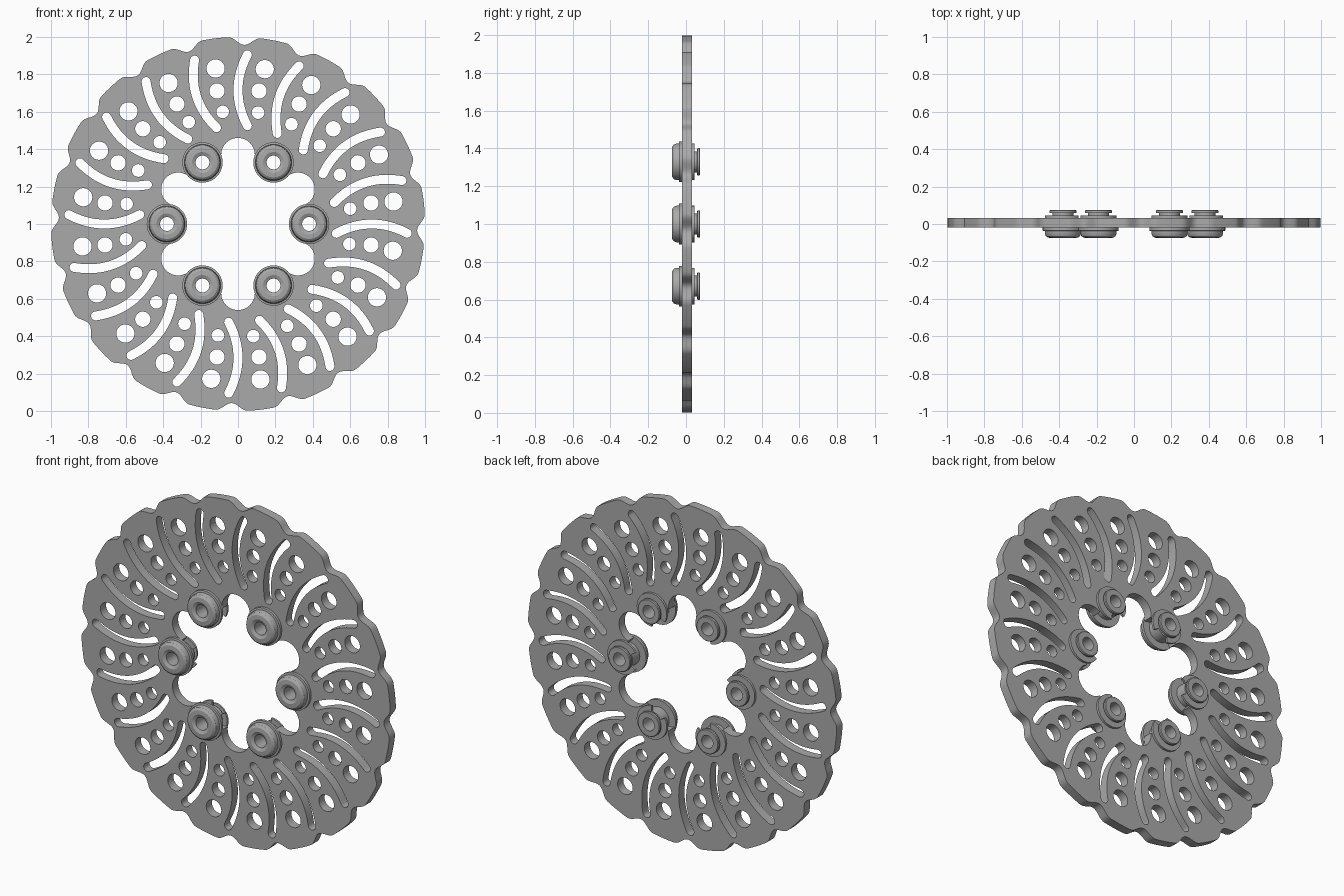
import bpy, bmesh, math
from math import sin, cos, pi, radians
from mathutils import Matrix, Vector

cube = bpy.data.objects.get("Cube")
if cube:
    bpy.data.objects.remove(cube, do_unlink=True)

steel = bpy.data.materials.new("brushed_steel_grey")
steel.use_nodes = True
COLOUR = (0.4, 0.4, 0.4, 1)
steel.diffuse_color = COLOUR
steel.node_tree.nodes["Principled BSDF"].inputs["Base Color"].default_value = COLOUR

SLOTS = 20      # repeats of slots, hole rows and rim notches
RIVETS = 6
FACE_FRONT, FACE_BACK = -0.02, 0.033


def arc(cx, cy, r, a0, a1, n):
    """Points on an arc, angles in degrees."""
    return [Vector((cx + r * cos(radians(a0 + (a1 - a0) * i / n)),
                    cy + r * sin(radians(a0 + (a1 - a0) * i / n)))) for i in range(n + 1)]


def turn(points, degrees):
    m = Matrix.Rotation(radians(degrees), 2)
    return [m @ p for p in points]


def finish(name, mesh, angle=30):
    mesh.materials.clear()
    mesh.materials.append(steel)
    obj = bpy.data.objects.new(name, mesh)
    bpy.context.collection.objects.link(obj)
    bpy.ops.object.select_all(action='DESELECT')
    obj.select_set(True)
    bpy.context.view_layer.objects.active = obj
    bpy.ops.object.shade_smooth_by_angle(angle=radians(angle))
    return obj


def plate(name, outlines, y0, y1):
    """Flat plate from closed outlines (inner ones become holes), standing upright."""
    curve = bpy.data.curves.new(name + "_outline", 'CURVE')
    curve.dimensions = '2D'
    curve.fill_mode = 'BOTH'
    curve.extrude = (y1 - y0) / 2
    for pts in outlines:
        s = curve.splines.new('POLY')
        s.points.add(len(pts) - 1)
        for sp, p in zip(s.points, pts):
            sp.co = (p.x, p.y, 0, 1)
        s.use_cyclic_u = True
    tmp = bpy.data.objects.new(name + "_outline", curve)
    bpy.context.collection.objects.link(tmp)
    bpy.context.view_layer.update()
    deps = bpy.context.evaluated_depsgraph_get()
    mesh = bpy.data.meshes.new_from_object(tmp.evaluated_get(deps))
    bpy.data.objects.remove(tmp, do_unlink=True)
    bm = bmesh.new()
    bm.from_mesh(mesh)
    bmesh.ops.remove_doubles(bm, verts=bm.verts, dist=1e-5)
    bmesh.ops.recalc_face_normals(bm, faces=bm.faces)
    bm.to_mesh(mesh)
    bm.free()
    mesh.transform(Matrix.Translation((0, (y0 + y1) / 2, 1)) @ Matrix.Rotation(pi / 2, 4, 'X'))
    return finish(name, mesh)


def lathe(name, profile, x, z, segments=40):
    """Ring turned around an axis along y from a closed (radius, y) profile."""
    bm = bmesh.new()
    rings = [[bm.verts.new((x + r * cos(2 * pi * i / segments), y,
                            z + r * sin(2 * pi * i / segments)))
              for i in range(segments)] for r, y in profile]
    for a, b in zip(rings, rings[1:] + rings[:1]):
        for i in range(segments):
            j = (i + 1) % segments
            bm.faces.new((a[i], a[j], b[j], b[i]))
    bmesh.ops.recalc_face_normals(bm, faces=bm.faces)
    mesh = bpy.data.meshes.new(name)
    bm.to_mesh(mesh)
    bm.free()
    return finish(name, mesh, 25)


# Scalloped rim
STEP = 360 / SLOTS
rim = []
for i in range(SLOTS * 24):
    off = (i / 24 - 0.5) * STEP % STEP - STEP / 2
    dip = 0.042 * cos(off / 5 * pi / 2) ** 2 if abs(off) < 5 else 0
    rim += arc(0, 0, 1 - dip, 79 + STEP / 2 + i / 24 * STEP, 0, 1)[:1]

# Inner opening: rivet seats alternating with round lobes
inner = []
for k in range(RIVETS):
    lobe = turn(arc(0.37, 0, 0.09, -100, 100, 18), 30)
    seat = arc(0.38, 0, 0.07, -95, 95, 16)
    inner += turn(seat + lobe, k * 360 / RIVETS)

# Curved slot with round ends
HALF = 0.024
side_a, side_b = [], []
for i in range(17):
    t = i / 8 - 1
    p = Vector((0.05 * t * t, 0.715 + 0.19 * t))
    n = Vector((0.19, -0.1 * t)).normalized() * HALF
    side_a.append(p + n)
    side_b.append(p - n)


def cap(start, end):
    mid, v = (start + end) / 2, (start - end) / 2
    return [mid + Matrix.Rotation(pi * i / 8, 2) @ v for i in range(1, 8)]


slot = side_a + cap(side_a[-1], side_b[-1]) + side_b[::-1] + cap(side_b[0], side_a[0])

# Row of three drilled holes: distance from centre, angle, radius
cuts = [slot]
for dist, ang, rad in ((0.84, 80.2, 0.049), (0.72, 81, 0.041), (0.605, 79.8, 0.034)):
    cuts.append(arc(dist * cos(radians(ang)), dist * sin(radians(ang)), rad, 0, 360, 24)[:-1])

outlines = [rim, inner] + [turn(c, k * STEP) for k in range(SLOTS) for c in cuts]
plate("disc_rotor", outlines, FACE_FRONT, FACE_BACK)

# Floating rivets: hollow spool with domed front head, and an open washer behind
SPOOL = [(0.037, -0.066), (0.056, -0.075), (0.08, -0.073), (0.092, -0.064), (0.097, -0.05),
         (0.097, -0.038), (0.108, -0.036), (0.108, FACE_FRONT), (0.067, FACE_FRONT),
         (0.067, 0.046), (0.056, 0.046), (0.056, 0.058), (0.072, 0.06), (0.072, 0.071),
         (0.068, 0.075), (0.037, 0.075)]
for k in range(RIVETS):
    ang = k * 360 / RIVETS
    x, z = 0.38 * cos(radians(ang)), 0.38 * sin(radians(ang))
    lathe(f"rivet_{k + 1}", SPOOL, x, 1 + z)
    ring = arc(x, z, 0.097, ang - 150, ang + 150, 30) + arc(x, z, 0.06, ang + 150, ang - 150, 30)
    plate(f"open_washer_{k + 1}", [ring], FACE_BACK, 0.046)
